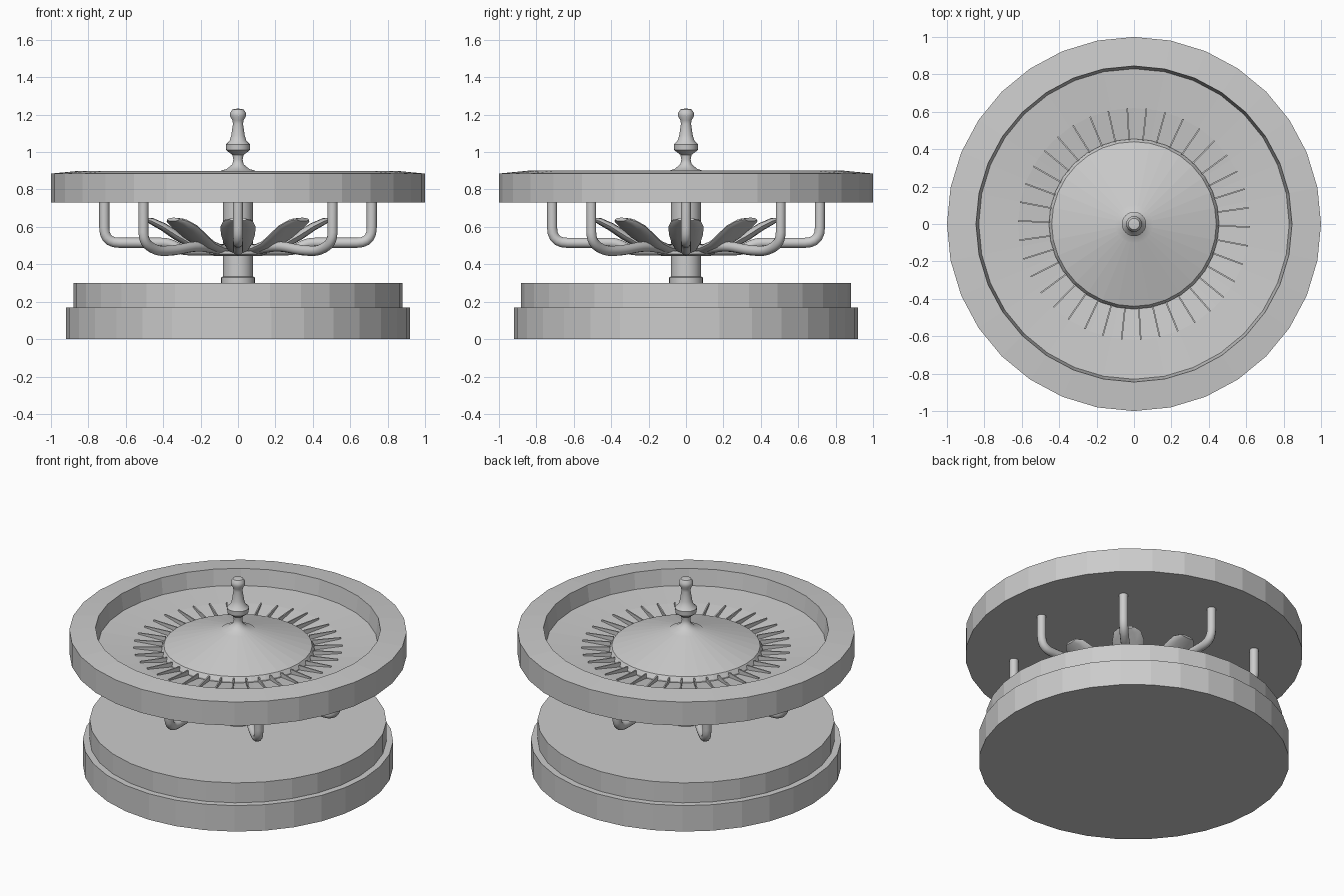
import bpy, bmesh, math
from mathutils import Vector, Matrix

if "Cube" in bpy.data.objects:
    bpy.data.objects.remove(bpy.data.objects["Cube"])


def finish(name, bm, smooth=False):
    bmesh.ops.recalc_face_normals(bm, faces=bm.faces)
    me = bpy.data.meshes.new(name)
    bm.to_mesh(me)
    bm.free()
    ob = bpy.data.objects.new(name, me)
    bpy.context.collection.objects.link(ob)
    if smooth:
        bpy.ops.object.select_all(action='DESELECT')
        ob.select_set(True)
        bpy.context.view_layer.objects.active = ob
        bpy.ops.object.shade_smooth_by_angle(angle=math.radians(40))
    return ob


def lathe(name, profile, sides=32, smooth=False):
    """Spin a (radius, z) profile that starts and ends on the axis."""
    bm = bmesh.new()
    rings = []
    for r, z in profile:
        if r == 0:
            rings.append([bm.verts.new((0, 0, z))] * sides)
        else:
            rings.append([bm.verts.new((r * math.cos(math.tau * i / sides),
                                        r * math.sin(math.tau * i / sides), z))
                          for i in range(sides)])
    for a, b in zip(rings, rings[1:]):
        for i in range(sides):
            j = (i + 1) % sides
            quad = list(dict.fromkeys((a[i], a[j], b[j], b[i])))
            if len(quad) > 2:
                bm.faces.new(quad)
    return finish(name, bm, smooth)


def rounded(points, bend):
    """Replace the corners of an (r, z) path with short arcs."""
    pts = [Vector((r, 0, z)) for r, z in points]
    out = [pts[0]]
    for a, p, b in zip(pts, pts[1:], pts[2:]):
        d1, d2 = a - p, b - p
        k = min(bend, d1.length * 0.48, d2.length * 0.48)
        s, e = p + d1.normalized() * k, p + d2.normalized() * k
        for i in range(6):
            t = i / 5
            out.append(s * (1 - t) ** 2 + p * 2 * t * (1 - t) + e * t * t)
    return out + [pts[-1]]


def sweep(name, path, sizes, angle, sides=12):
    """Sweep an ellipse (half width, half thickness) along a path in the XZ plane."""
    bm = bmesh.new()
    rot = Matrix.Rotation(angle, 3, 'Z')
    rings = []
    for i, p in enumerate(path):
        t = (path[min(i + 1, len(path) - 1)] - path[max(i - 1, 0)]).normalized()
        n = Vector((-t.z, 0, t.x))
        w, h = sizes[min(i, len(sizes) - 1)]
        rings.append([bm.verts.new(rot @ (p + Vector((0, 1, 0)) * w * math.cos(math.tau * k / sides)
                                          + n * h * math.sin(math.tau * k / sides)))
                      for k in range(sides)])
    for a, b in zip(rings, rings[1:]):
        for k in range(sides):
            j = (k + 1) % sides
            bm.faces.new((a[k], a[j], b[j], b[k]))
    bm.faces.new(rings[0])
    bm.faces.new(rings[-1])
    return finish(name, bm, True)


# stepped round base
lathe("base", [(0, 0), (.92, 0), (.92, .17), (.88, .17), (.88, .30), (0, .30)])

# column with foot collar and hub plate
lathe("column", [(0, .29), (.09, .29), (.09, .33), (.08, .335), (.08, .735), (0, .735)], smooth=True)
lathe("hub_plate", [(0, .445), (.13, .445), (.155, .455), (.155, .47), (0, .47)], smooth=True)

# bowl: rim, wall, track and pocket floor
lathe("bowl", [(0, .73), (1, .73), (1, .885), (.845, .90), (.83, .795),
               (.62, .778), (.45, .755), (0, .755)])

# central cone
lathe("cone", [(0, .75), (.455, .75), (.455, .765), (.44, .79), (.09, .897), (0, .90)])

# turned finial
lathe("finial", [(0, .88), (.10, .897), (.06, .91), (.03, .935), (.025, .96), (.03, .985),
                 (.063, 1.01), (.065, 1.04), (.045, 1.06), (.036, 1.09), (.027, 1.15),
                 (.03, 1.17), (.042, 1.19), (.042, 1.21), (.03, 1.228), (0, 1.233)], 24, True)

# pocket dividers
COUNT = 38
bm = bmesh.new()
for i in range(COUNT):
    rot = Matrix.Rotation(math.radians(-1.4) + math.tau * i / COUNT, 3, 'Z')
    sides = []
    for y in (-.004, .004):
        sides.append([bm.verts.new(rot @ Vector((r, y, z)))
                      for r, z in ((.45, .75), (.62, .77), (.62, .787), (.45, .785))])
    a, b = sides
    bm.faces.new(a)
    bm.faces.new(b)
    for k in range(4):
        j = (k + 1) % 4
        bm.faces.new((a[k], a[j], b[j], b[k]))
finish("pocket_dividers", bm)

# support pipes hanging from the bowl, two alternating shapes, and hub petals
straight = rounded([(.715, .74), (.715, .515), (.37, .515), (.30, .475), (.14, .475)], .08)
dipped = rounded([(.715, .74), (.715, .52), (.62, .472), (.50, .472), (.30, .50), (.14, .48)], .08)
petal = [Vector((r, 0, z)) for r, z in
         ((.06, .48), (.16, .485), (.25, .51), (.33, .555), (.40, .60), (.46, .63), (.49, .64))]
petal_sizes = [(.05, .025), (.06, .025), (.075, .025), (.09, .025), (.095, .022), (.08, .018), (.045, .01)]
for i in range(8):
    ang = math.tau * i / 8
    sweep(f"support_pipe_{i + 1}", dipped if i % 2 else straight, [(.027, .027)], ang)
    sweep(f"hub_petal_{i + 1}", petal, petal_sizes, ang)
